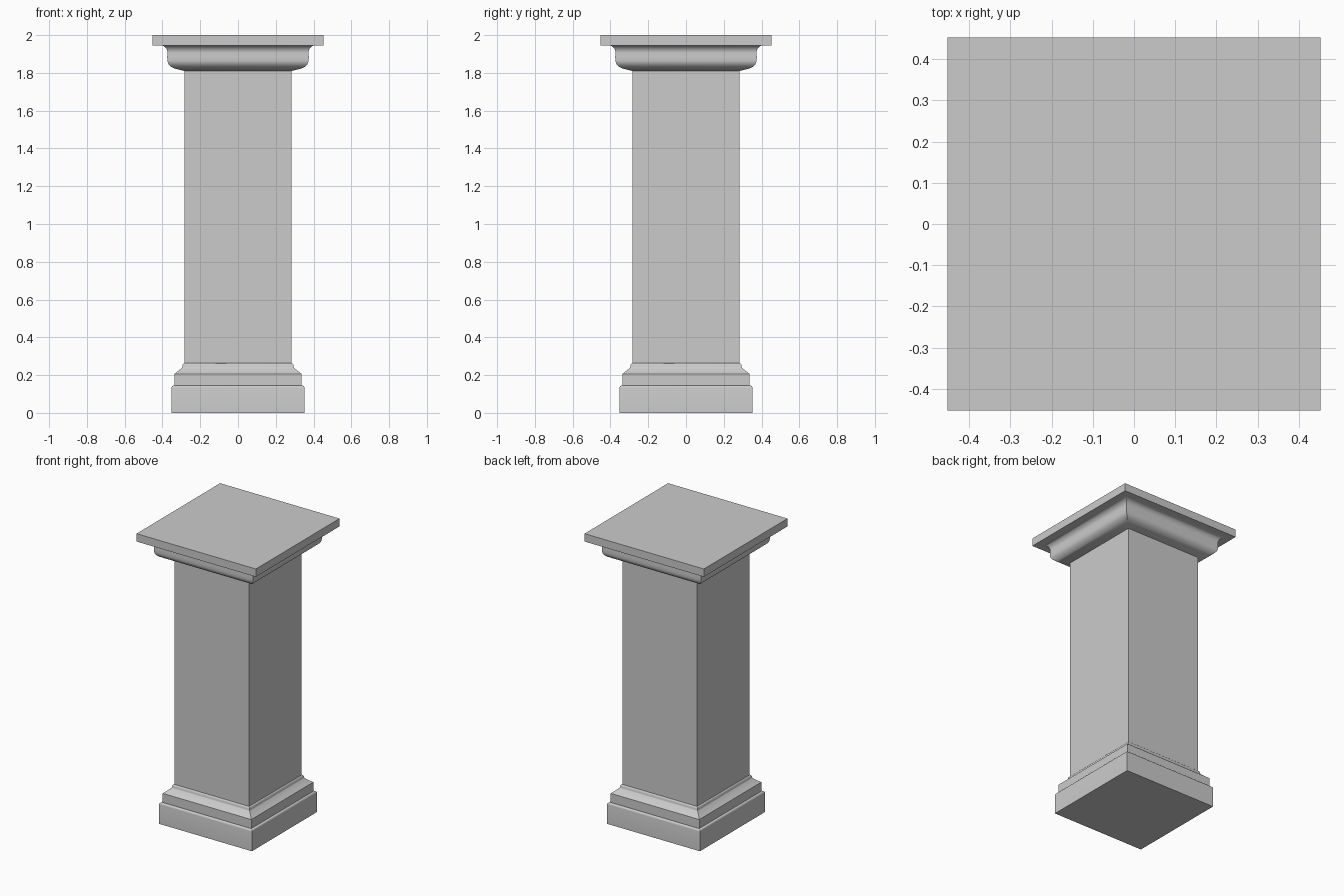
import bpy, bmesh, math

if "Cube" in bpy.data.objects:
    bpy.data.objects.remove(bpy.data.objects["Cube"])


def arc(cx, cz, rx, rz, a0, a1, n=8):
    """Points of an elliptical arc as (half width, height)."""
    return [(cx + rx * math.cos(math.radians(a0 + (a1 - a0) * i / n)),
             cz + rz * math.sin(math.radians(a0 + (a1 - a0) * i / n)))
            for i in range(n + 1)]


def square_moulding(name, profile, cap_bottom=False, cap_top=False):
    """Sweep a (half width, height) profile around a square with mitred corners."""
    bm = bmesh.new()
    rings = [[bm.verts.new((sx * r, sy * r, z))
              for sx, sy in ((-1, -1), (1, -1), (1, 1), (-1, 1))]
             for r, z in profile]
    for low, high in zip(rings, rings[1:]):
        for i in range(4):
            j = (i + 1) % 4
            bm.faces.new((low[i], low[j], high[j], high[i]))
    if cap_bottom:
        bm.faces.new(rings[0][::-1])
    if cap_top:
        bm.faces.new(rings[-1])
    mesh = bpy.data.meshes.new(name)
    bm.to_mesh(mesh)
    bm.free()
    obj = bpy.data.objects.new(name, mesh)
    bpy.context.collection.objects.link(obj)
    bpy.context.view_layer.objects.active = obj
    obj.select_set(True)
    bpy.ops.object.shade_smooth_by_angle(angle=math.radians(30))
    obj.select_set(False)
    return obj


SHAFT = 0.284

# Stepped base: plinth with eased edge, second step, sloped shoulder, small bead
base = [(0.352, 0.0)]
base += arc(0.340, 0.133, 0.012, 0.012, 0, 90, 4)
base += [(0.336, 0.145), (0.336, 0.207), (0.328, 0.213), (0.297, 0.238)]
base += arc(SHAFT, 0.243, 0.011, 0.020, 0, 90, 5)
square_moulding("base", base, cap_bottom=True)

# Plain square shaft
square_moulding("shaft", [(SHAFT, 0.263), (SHAFT, 1.81)])

# Capital: rounded lower moulding, cove, and flat top slab
capital = [(SHAFT, 1.81)]
capital += arc(0.305, 1.868, 0.069, 0.050, -75, 0)
capital += [(0.375, 1.885)]
capital += arc(0.410, 1.905, 0.037, 0.041, 180, 90)
capital += [(0.4525, 1.946), (0.4525, 2.0)]
square_moulding("capital", capital, cap_top=True)
